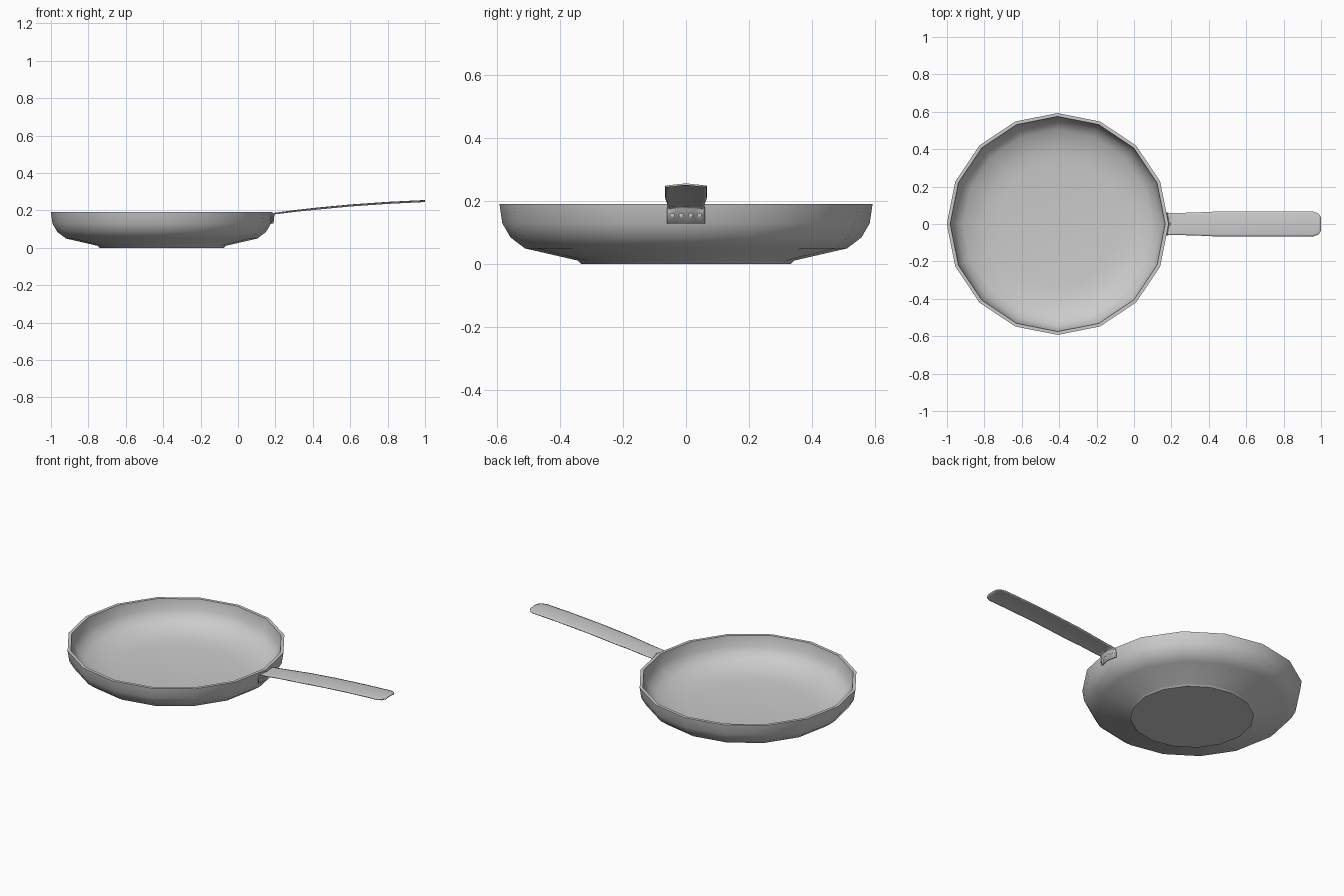
import bpy, math

if "Cube" in bpy.data.objects:
    bpy.data.objects.remove(bpy.data.objects["Cube"])

CX = -0.408  # pan axis


def make(name, verts, faces, angle=40):
    mesh = bpy.data.meshes.new(name)
    mesh.from_pydata(verts, [], faces)
    mesh.update()
    ob = bpy.data.objects.new(name, mesh)
    bpy.context.collection.objects.link(ob)
    bpy.ops.object.select_all(action='DESELECT')
    ob.select_set(True)
    bpy.context.view_layer.objects.active = ob
    bpy.ops.object.shade_smooth_by_angle(angle=math.radians(angle))
    return ob


def lathe(name, profile, n):
    verts = [(CX + r * math.cos(2 * math.pi * i / n), r * math.sin(2 * math.pi * i / n), z)
             for r, z in profile for i in range(n)]
    faces = [(k * n + i, k * n + (i + 1) % n, (k + 1) * n + (i + 1) % n, (k + 1) * n + i)
             for k in range(len(profile) - 1) for i in range(n)]
    faces.append(tuple(reversed(range(n))))
    last = (len(profile) - 1) * n
    faces.append(tuple(last + i for i in range(n)))
    return make(name, verts, faces)


# pan body: outside from base to rim, then inside down to the cooking surface
lathe("pan_body", [
    (0.333, 0.0), (0.343, 0.011), (0.512, 0.05), (0.558, 0.085), (0.584, 0.13), (0.593, 0.191),
    (0.575, 0.191), (0.567, 0.132), (0.545, 0.095), (0.505, 0.062), (0.40, 0.038), (0.33, 0.03)], 16)

# handle: one bent strip, wall plate then grip (x, z, half width, fold round wall, crown)
stations = [
    (0.184, 0.130, 0.060, 0.2, 0), (0.189, 0.178, 0.060, 0.2, 0), (0.196, 0.187, 0.058, 0.15, 0.001),
    (0.22, 0.191, 0.059, 0, 0.003), (0.32, 0.204, 0.061, 0, 0.004), (0.43, 0.216, 0.066, 0, 0.005),
    (0.60, 0.232, 0.066, 0, 0.005), (0.80, 0.246, 0.066, 0, 0.005), (0.96, 0.254, 0.066, 0, 0.005),
    (0.985, 0.255, 0.057, 0, 0.005), (0.999, 0.256, 0.038, 0, 0.004)]
across = [-1, -0.85, -0.5, 0, 0.5, 0.85, 1]
m = len(across)
verts = [(x - fold * abs(w * t), w * t, z - crown * t * t)
         for x, z, w, fold, crown in stations for t in across]
faces = [(k * m + j, (k + 1) * m + j, (k + 1) * m + j + 1, k * m + j + 1)
         for k in range(len(stations) - 1) for j in range(m - 1)]
handle = make("handle", verts, faces)
solid = handle.modifiers.new("thickness", 'SOLIDIFY')
solid.thickness = 0.006
solid.offset = -1

# rivets on the wall plate
for i, y in enumerate((-0.042, -0.014, 0.014, 0.042)):
    bpy.ops.mesh.primitive_uv_sphere_add(segments=12, ring_count=8, radius=0.01,
                                         location=(0.188 - 0.2 * abs(y), y, 0.155))
    rivet = bpy.context.object
    rivet.name = f"rivet_{i + 1}"
    rivet.scale.x = 0.7
    bpy.ops.object.shade_smooth()
